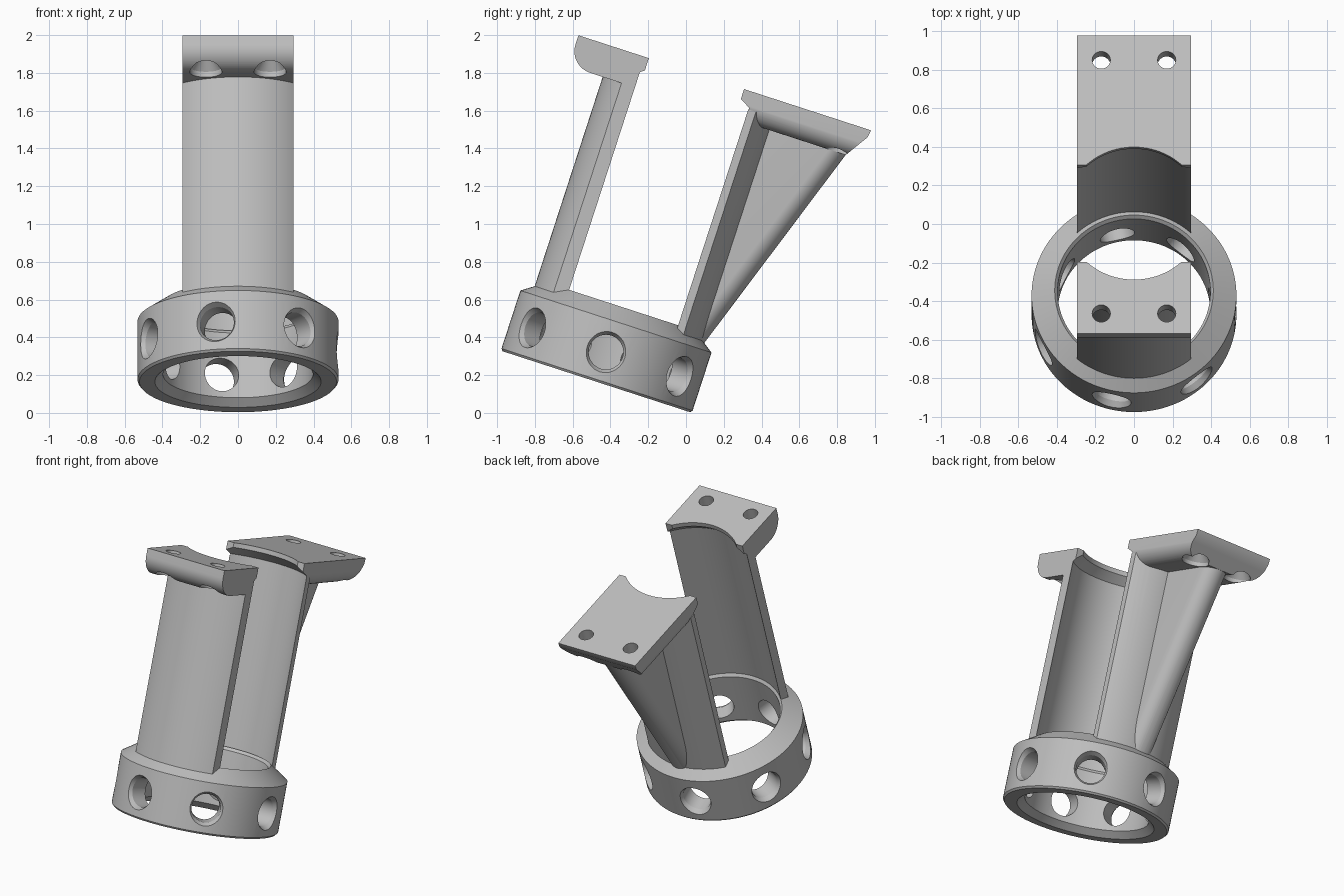
import bpy, bmesh
from math import pi, sin, cos, radians
from mathutils import Matrix, Vector

old = bpy.data.objects.get("Cube")
if old:
    bpy.data.objects.remove(old, do_unlink=True)

grey = bpy.data.materials.new("plain grey")
grey.use_nodes = True
grey.diffuse_color = (0.52, 0.52, 0.52, 1)
grey.node_tree.nodes["Principled BSDF"].inputs["Base Color"].default_value = (0.52, 0.52, 0.52, 1)

HALF = 0.295      # half width of both arms
TOP = 1.715       # height of the mounting faces along the tube axis
TILT = Matrix.Translation((0, -0.4745, 0.165)) @ Matrix.Rotation(radians(-18), 4, 'X')


def frame(x, y, z, origin=(0, 0, 0)):
    """Matrix whose columns are the given axes."""
    m = Matrix((x, y, z)).transposed().to_4x4()
    m.translation = origin
    return m


def finish(name, bm, matrix):
    bmesh.ops.recalc_face_normals(bm, faces=bm.faces)
    bm.transform(matrix)
    mesh = bpy.data.meshes.new(name)
    bm.to_mesh(mesh)
    bm.free()
    mesh.materials.append(grey)
    ob = bpy.data.objects.new(name, mesh)
    bpy.context.collection.objects.link(ob)
    return ob


def lathe(name, profile, matrix=Matrix(), closed=False, steps=96):
    """Turn a (radius, height) profile about z."""
    bm = bmesh.new()
    vs = [bm.verts.new((r, 0, h)) for r, h in profile]
    for a, b in zip(vs, vs[1:]):
        bm.edges.new((a, b))
    if closed:
        bm.edges.new((vs[-1], vs[0]))
    bmesh.ops.spin(bm, geom=bm.verts[:] + bm.edges[:], cent=(0, 0, 0),
                   axis=(0, 0, 1), angle=2 * pi, steps=steps)
    bmesh.ops.remove_doubles(bm, verts=bm.verts, dist=1e-5)
    return finish(name, bm, matrix)


def prism(name, outline, matrix, start, end):
    """Extrude a 2D outline along the third axis of the matrix."""
    bm = bmesh.new()
    face = bm.faces.new([bm.verts.new((a, b, start)) for a, b in outline])
    out = bmesh.ops.extrude_face_region(bm, geom=[face])
    moved = [g for g in out["geom"] if isinstance(g, bmesh.types.BMVert)]
    bmesh.ops.translate(bm, verts=moved, vec=(0, 0, end - start))
    return finish(name, bm, matrix)


def arc(cx, cy, r, a0, a1, n=14):
    return [(cx + r * cos(radians(a0 + (a1 - a0) * i / n)),
             cy + r * sin(radians(a0 + (a1 - a0) * i / n))) for i in range(n + 1)]


def combine(ob, tool, operation):
    """Apply a boolean and discard the tool object."""
    tool.hide_render = True
    mod = ob.modifiers.new("cut", 'BOOLEAN')
    mod.operation = operation
    mod.solver = 'EXACT'
    mod.object = tool
    bpy.context.view_layer.objects.active = ob
    bpy.ops.object.modifier_apply(modifier=mod.name)
    bpy.data.objects.remove(tool, do_unlink=True)


SIDE = frame((0, 1, 0), (0, 0, 1), (1, 0, 0))    # outline in (y, z), along x
ALONG = frame((1, 0, 0), (0, 0, 1), (0, -1, 0))  # outline in (x, z), along -y


def build_arm(name, flange, extras, inner, near, far, hole_y):
    """Shell strip with a drilled flange, trimmed to width and bored out."""
    arm = lathe(name, [(0, 0.2), (0.467, 0.2), (0.467, 1.62), (0, 1.62)])
    for part in [flange] + extras:
        combine(arm, part, 'UNION')
    lo, hi = sorted((near, far))
    trim = prism("trim", [(lo, 0.3), (hi, 0.3), (hi, TOP), (lo, TOP)], SIDE, -HALF, HALF)
    combine(arm, trim, 'INTERSECT')
    # bore that narrows to a lip at the top
    bore = lathe("bore", [(0, 0.1), (inner, 0.1), (inner, 1.63), (0.362, 1.685),
                          (0.362, 1.9), (0, 1.9)])
    combine(arm, bore, 'DIFFERENCE')
    # countersunk screw holes
    for x in (-0.17, 0.17):
        drill = lathe("drill", [(0, 1.4), (0.085, 1.4), (0.085, 1.575), (0.047, 1.63),
                                (0.047, 1.9), (0, 1.9)],
                      Matrix.Translation((x, hole_y, 0)), steps=40)
        combine(arm, drill, 'DIFFERENCE')
    return arm


# Base ring with seven round windows
ring = lathe("base_ring", [(0.44, 0), (0.522, 0), (0.532, 0.012), (0.532, 0.335),
                           (0.412, 0.418), (0.397, 0.4), (0.397, 0.04)], closed=True)
for i in range(7):
    spin = Matrix.Rotation(2 * pi * i / 7, 4, 'Z')
    window = lathe("window", [(0, 0.3), (0.092, 0.3), (0.092, 0.5), (0.125, 0.56), (0, 0.56)],
                   spin @ Matrix.Translation((0, 0, 0.165)) @ Matrix.Rotation(pi / 2, 4, 'Y'),
                   steps=40)
    combine(ring, window, 'DIFFERENCE')

# Front arm: short flange with a rounded lower nose
front_flange = prism("front_flange",
                     [(-0.2, 1.75), (-0.2, 1.545)] + arc(-0.537, 1.665, 0.12, 270, 180)
                     + [(-0.657, 1.75)], SIDE, -0.4, 0.4)
front_arm = build_arm("front_arm", front_flange, [], 0.412, -0.265, -0.8, -0.547)

# Back arm: long flange with rounded lower sides and a chamfered end
back_flange = prism("back_flange", [(0.2, 1.75), (0.2, 1.55), (0.885, 1.55), (0.966, 1.675),
                                    (0.972, TOP), (0.972, 1.75)], SIDE, -0.4, 0.4)
w = HALF + 0.001
rounding = prism("rounding", [(-w, 1.8)] + arc(0.1 - w, 1.65, 0.1, 180, 270)
                 + arc(w - 0.1, 1.65, 0.1, 270, 360) + [(w, 1.8)], ALONG, -1.2, 0.1)
combine(back_flange, rounding, 'INTERSECT')

# Sloping gusset with a full-round outer edge
low, high = Vector((0, 0.326, 0.2)), Vector((0, 0.82, 1.64))
run = (high - low).normalized()
outward = Vector((0, run.z, -run.y))
R = 0.09
gusset = prism("gusset", arc(0, 0, R, 0, 180, 28) + [(-R, -0.6), (R, -0.6)],
               frame((1, 0, 0), outward, run, low), 0, (high - low).length)
back_arm = build_arm("back_arm", back_flange, [gusset], 0.435, 0.265, 1.2, 0.837)

# Lean the whole holder back and shade it
bpy.ops.object.select_all(action='DESELECT')
for ob in (ring, front_arm, back_arm):
    ob.data.transform(TILT)
    ob.select_set(True)
bpy.context.view_layer.objects.active = ring
bpy.ops.object.shade_smooth_by_angle(angle=radians(25))
